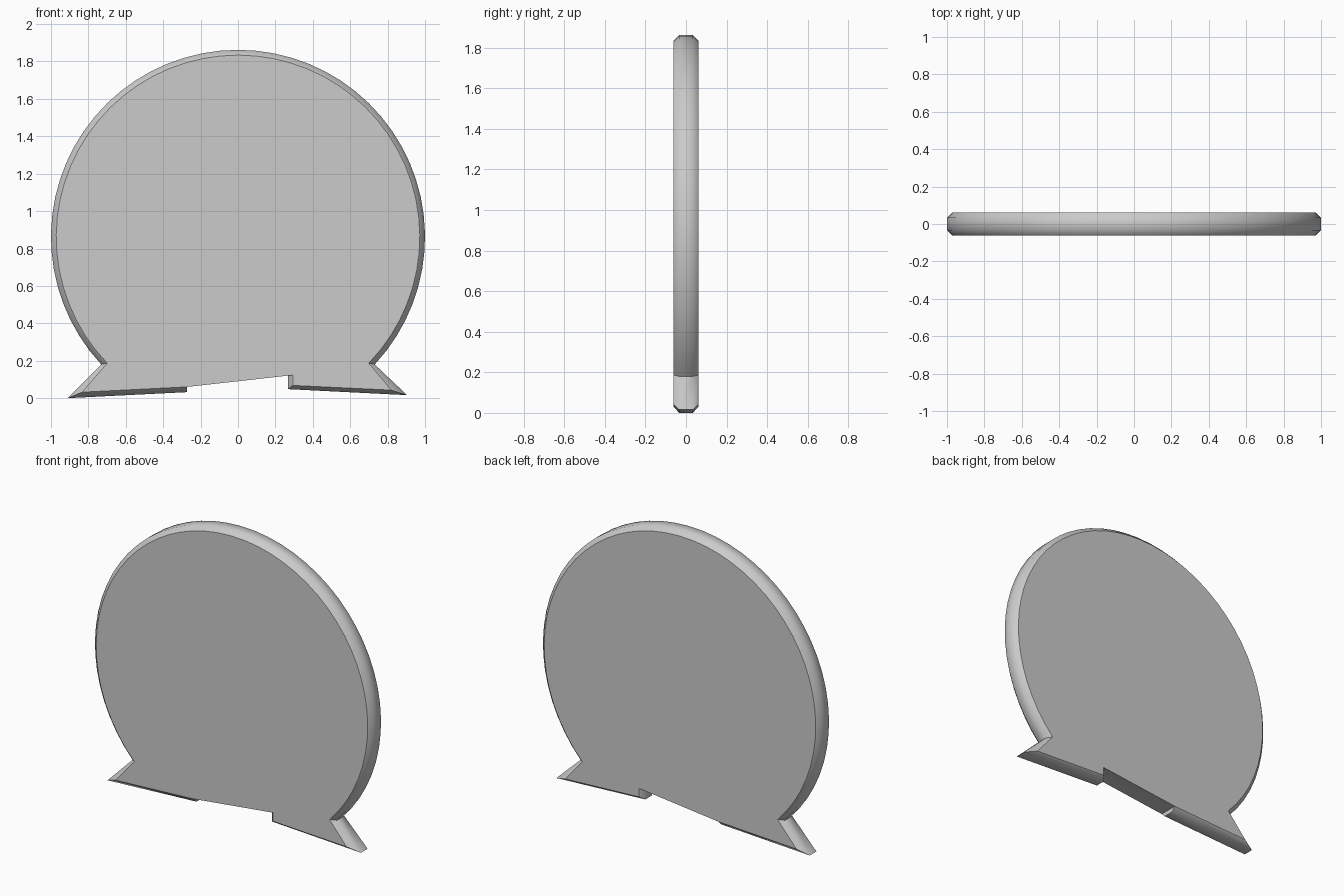
import bpy, bmesh
from math import sin, cos, radians

if "Cube" in bpy.data.objects:
    bpy.data.objects.remove(bpy.data.objects["Cube"])

CZ = 0.862          # height of the disc centre
SEGS = 48           # segments on the round part


def arc(radius, start):
    """Points from the right notch over the top to the left notch."""
    end = 180 - start
    angles = [radians(start + (end - start) * i / SEGS) for i in range(SEGS + 1)]
    return [(radius * cos(a), CZ + radius * sin(a)) for a in angles]


# widest outline: round part, left foot, slanted recess, right foot
outer = arc(1.0, -43) + [(-0.91, 0.0), (-0.273, 0.032), (-0.273, 0.06),
                         (0.267, 0.123), (0.267, 0.048), (0.904, 0.016)]
# outline of the flat faces, inside the chamfer
inner = arc(0.972, -44) + [(-0.834, 0.032), (-0.273, 0.06), (-0.273, 0.06),
                           (0.293, 0.123), (0.293, 0.068), (0.82, 0.043)]

# chamfered plaque lofted through four outlines
bm = bmesh.new()
rings = [[bm.verts.new((x, y, z)) for x, z in outline]
         for outline, y in ((inner, -0.062), (outer, -0.034),
                            (outer, 0.034), (inner, 0.062))]
n = len(outer)
for a, b in zip(rings, rings[1:]):
    for i in range(n):
        j = (i + 1) % n
        bm.faces.new((a[i], a[j], b[j], b[i]))
for ring in (rings[0], rings[-1]):
    bm.faces.new(ring)
bmesh.ops.remove_doubles(bm, verts=bm.verts, dist=0.0005)
bmesh.ops.recalc_face_normals(bm, faces=bm.faces)

# soft rim, crisp borders on the flat faces and at the corners
for f in bm.faces:
    f.smooth = True
for e in bm.edges:
    on_cap = any(len(f.verts) > 4 for f in e.link_faces)
    e.smooth = not (on_cap or e.calc_face_angle(0) > radians(50))

mesh = bpy.data.meshes.new("round_plaque")
bm.to_mesh(mesh)
bm.free()
plaque = bpy.data.objects.new("round_plaque", mesh)
bpy.context.collection.objects.link(plaque)
